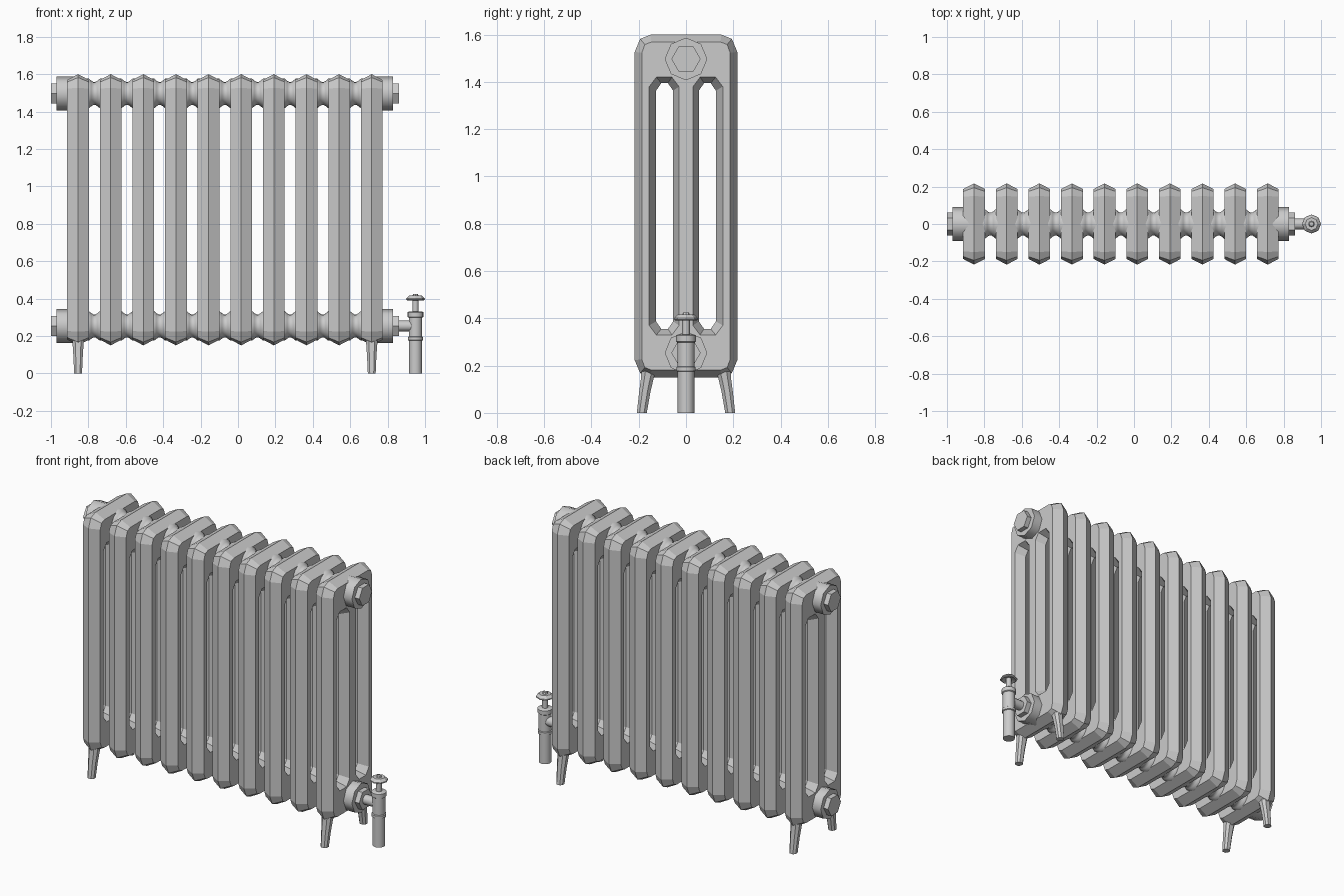
import bpy, bmesh, math
from mathutils import Vector

if "Cube" in bpy.data.objects:
    bpy.data.objects.remove(bpy.data.objects["Cube"])

FIRST, LAST, COUNT = -0.855, 0.715, 10
STEP = (LAST - FIRST) / (COUNT - 1)
HALF = 0.058                      # half thickness of one section
PIPES = (0.254, 1.497)            # heights of the lower and upper hubs
MID = 0.875                       # middle height of a section


def finish(name, bm, loc=(0, 0, 0), smooth=None):
    bmesh.ops.recalc_face_normals(bm, faces=bm.faces)
    me = bpy.data.meshes.new(name)
    bm.to_mesh(me)
    bm.free()
    ob = bpy.data.objects.new(name, me)
    ob.location = loc
    bpy.context.collection.objects.link(ob)
    if smooth:
        bpy.ops.object.select_all(action='DESELECT')
        ob.select_set(True)
        bpy.context.view_layer.objects.active = ob
        bpy.ops.object.shade_smooth_by_angle(angle=math.radians(smooth))
    return ob


def skin(bm, rings, cap=True):
    # joins successive vertex rings with quads
    for a, b in zip(rings, rings[1:]):
        for i in range(len(a)):
            j = (i + 1) % len(a)
            bm.faces.new((a[i], a[j], b[j], b[i]))
    if cap:
        bm.faces.new(rings[0])
        bm.faces.new(rings[-1])


def lathe(name, profile, loc, sides, axis='Z', smooth=None):
    # profile: (radius, distance along axis)
    bm = bmesh.new()
    rings = []
    for r, t in profile:
        ring = []
        for i in range(sides):
            a = 2 * math.pi * i / sides
            u, v = r * math.cos(a), r * math.sin(a)
            ring.append(bm.verts.new((t, u, v) if axis == 'X' else (u, v, t)))
        rings.append(ring)
    skin(bm, rings)
    return finish(name, bm, loc, smooth)


def mirrored(quarter, cy=0.0):
    # full outline from one quarter (y, z offsets from the middle)
    q = quarter
    pts = (q + [(-y, z) for y, z in reversed(q)]
           + [(-y, -z) for y, z in q] + [(y, -z) for y, z in reversed(q)])
    return [(y + cy, z + MID) for y, z in pts]


# cast section: bevelled plate with two bevelled slots
def build_section():
    bm = bmesh.new()
    outlines = [(mirrored([(.187, .648), (.174, .683), (.146, .694)]),
                 mirrored([(.217, .652), (.194, .707), (.150, .725)]))]
    for s in (-1, 1):
        outlines.append((mirrored([(.063, .505), (.033, .545)], s * .0925),
                         mirrored([(.036, .488), (.014, .520)], s * .0905)))
    sides = {-1: [], 1: []}
    for face, ridge in outlines:
        left = [bm.verts.new((-HALF, y, z)) for y, z in face]
        mid = [bm.verts.new((0, y, z)) for y, z in ridge]
        right = [bm.verts.new((HALF, y, z)) for y, z in face]
        skin(bm, [left, mid, right], cap=False)
        for side, ring in ((-1, left), (1, right)):
            sides[side] += [bm.edges.get((ring[i], ring[i - 1]))
                            for i in range(len(ring))]
    for side, edges in sides.items():
        bmesh.ops.triangle_fill(bm, edges=edges, use_beauty=True,
                                use_dissolve=False, normal=Vector((side, 0, 0)))
    return finish("section_1", bm, (FIRST, 0, 0))


section = build_section()
for i in range(1, COUNT):
    ob = section.copy()
    ob.name = f"section_{i + 1}"
    ob.location.x = FIRST + i * STEP
    bpy.context.collection.objects.link(ob)

# waisted hubs joining neighbouring sections
gap = STEP / 2 - HALF
hub_profile = [(.079, -gap - .015), (.079, -gap), (.068, -gap * .55), (.062, -gap * .2),
               (.062, gap * .2), (.068, gap * .55), (.079, gap), (.079, gap + .015)]
for z in PIPES:
    for i in range(COUNT - 1):
        lathe("hub", hub_profile, (FIRST + (i + .5) * STEP, 0, z), 16, 'X', 50)

# end plugs and hexagonal nuts
for z in PIPES:
    for x, s in ((FIRST, -1), (LAST, 1)):
        lathe("end_plug", [(.09, s * .02), (.09, s * .115)], (x, 0, z), 8, 'X', 50)
        lathe("hex_nut", [(.062, s * .11), (.062, s * .145)], (x, 0, z), 6, 'X')

# splayed feet under both end sections
for x in (FIRST, LAST):
    for s in (-1, 1):
        bm = bmesh.new()
        rings = []
        for y0, y1, hw, z in ((.166, .208, .021, 0), (.150, .198, .025, .09),
                              (.136, .190, .029, .15), (.115, .187, .034, .21)):
            cy, hy = (y0 + y1) / 2, (y1 - y0) / 2
            rings.append([bm.verts.new((hw * a, s * (cy + hy * b), z)) for a, b in
                          ((1, .45), (.5, 1), (-.5, 1), (-1, .45),
                           (-1, -.45), (-.5, -1), (.5, -1), (1, -.45))])
        skin(bm, rings)
        finish("foot", bm, (x, 0, 0), 30)

# valve: side pipe, body with collars, stem and hand wheel
VX = 0.949
lathe("valve_side_pipe", [(.029, 0), (.029, .085)], (.855, 0, PIPES[0]), 12, 'X', 40)
lathe("valve_body", [(.035, 0), (.035, .175), (.041, .178), (.041, .194), (.036, .197),
                     (.036, .298), (.042, .302), (.042, .327), (.036, .331)],
      (VX, 0, 0), 16, 'Z', 40)
lathe("valve_stem", [(.016, .325), (.016, .400)], (VX, 0, 0), 12, 'Z', 40)
lathe("valve_wheel", [(.018, .402), (.044, .391), (.051, .395), (.050, .401),
                      (.034, .416), (.016, .416), (.012, .425)],
      (VX, 0, 0), 8, 'Z', 30)
